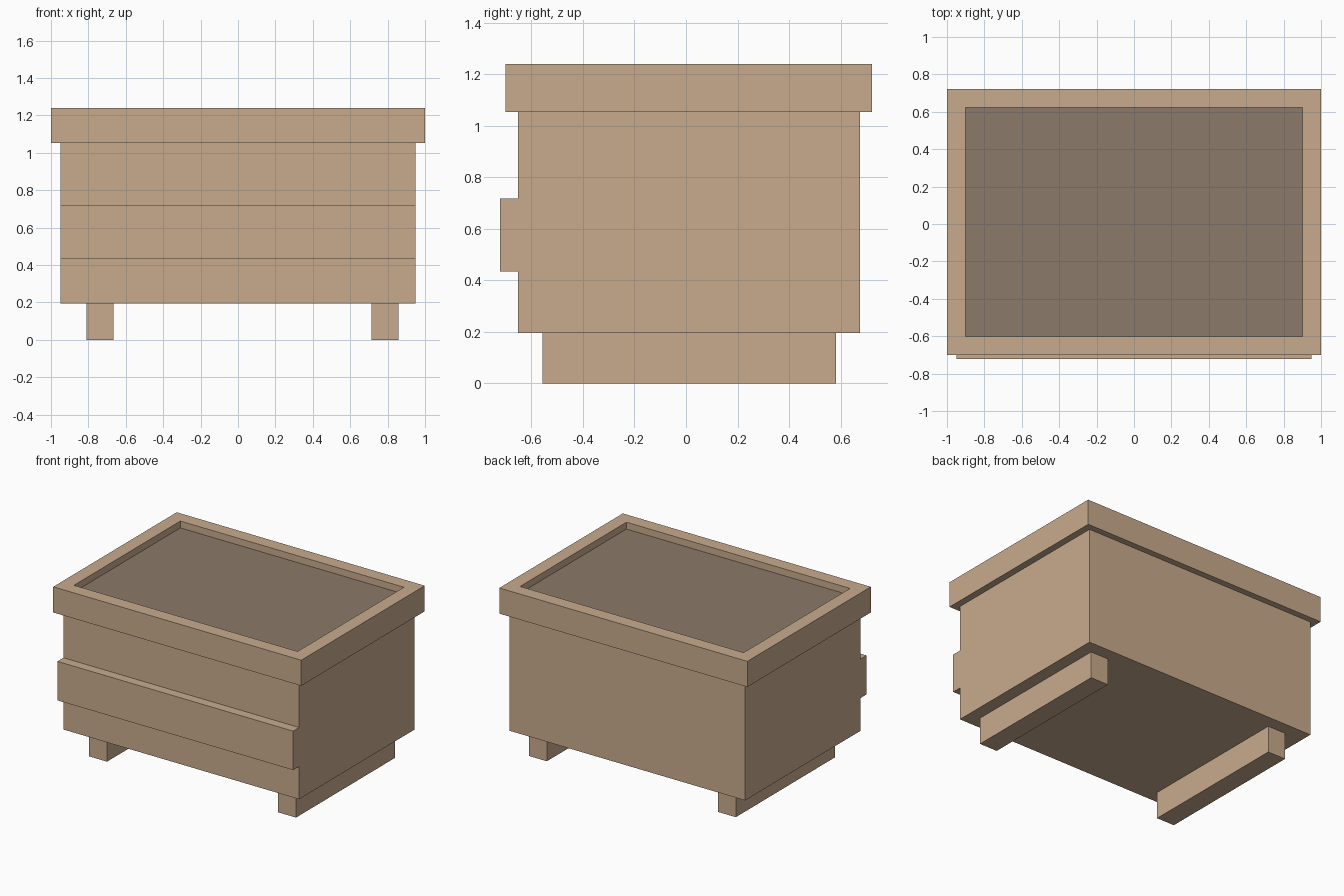
import bpy, bmesh
from mathutils import Vector

if "Cube" in bpy.data.objects:
    bpy.data.objects.remove(bpy.data.objects["Cube"])


def material(name, rgb):
    m = bpy.data.materials.new(name)
    m.diffuse_color = (*rgb, 1.0)
    m.use_nodes = True
    m.node_tree.nodes["Principled BSDF"].inputs["Base Color"].default_value = m.diffuse_color
    return m


wood = material("light wood", (0.584, 0.407, 0.270))
soil = material("dark soil", (0.258, 0.195, 0.138))


def box(name, x, y, z, mats=(wood,), recess=None):
    """Box from axis ranges; recess = (border, depth) sinks the top face."""
    bm = bmesh.new()
    bmesh.ops.create_cube(bm, size=1)
    for v in bm.verts:
        v.co = Vector([r[0] if c < 0 else r[1] for c, r in zip(v.co, (x, y, z))])
    bm.normal_update()
    if recess:
        top = max(bm.faces, key=lambda f: f.normal.z)
        bmesh.ops.inset_region(bm, faces=[top], thickness=recess[0])
        # straight walls down to the sunken, differently coloured floor
        res = bmesh.ops.extrude_discrete_faces(bm, faces=[top])
        floor = res["faces"][0]
        bmesh.ops.translate(bm, verts=floor.verts, vec=(0, 0, -recess[1]))
        floor.material_index = 1
    me = bpy.data.meshes.new(name)
    bm.to_mesh(me)
    bm.free()
    for m in mats:
        me.materials.append(m)
    ob = bpy.data.objects.new(name, me)
    bpy.context.collection.objects.link(ob)
    return ob


# Main box
box("planter_body", (-0.95, 0.95), (-0.653, 0.676), (0.195, 1.053))
# Overhanging rim with sunken soil surface
box("planter_rim", (-1, 1), (-0.70, 0.722), (1.053, 1.24), (wood, soil), (0.139, 0.05))
# Raised plank across the front
box("front_plank", (-0.95, 0.95), (-0.722, -0.653), (0.434, 0.718))
# Two runners underneath
for name, x0 in (("left_runner", -0.81), ("right_runner", 0.714)):
    box(name, (x0, x0 + 0.144), (-0.557, 0.583), (0, 0.195))
